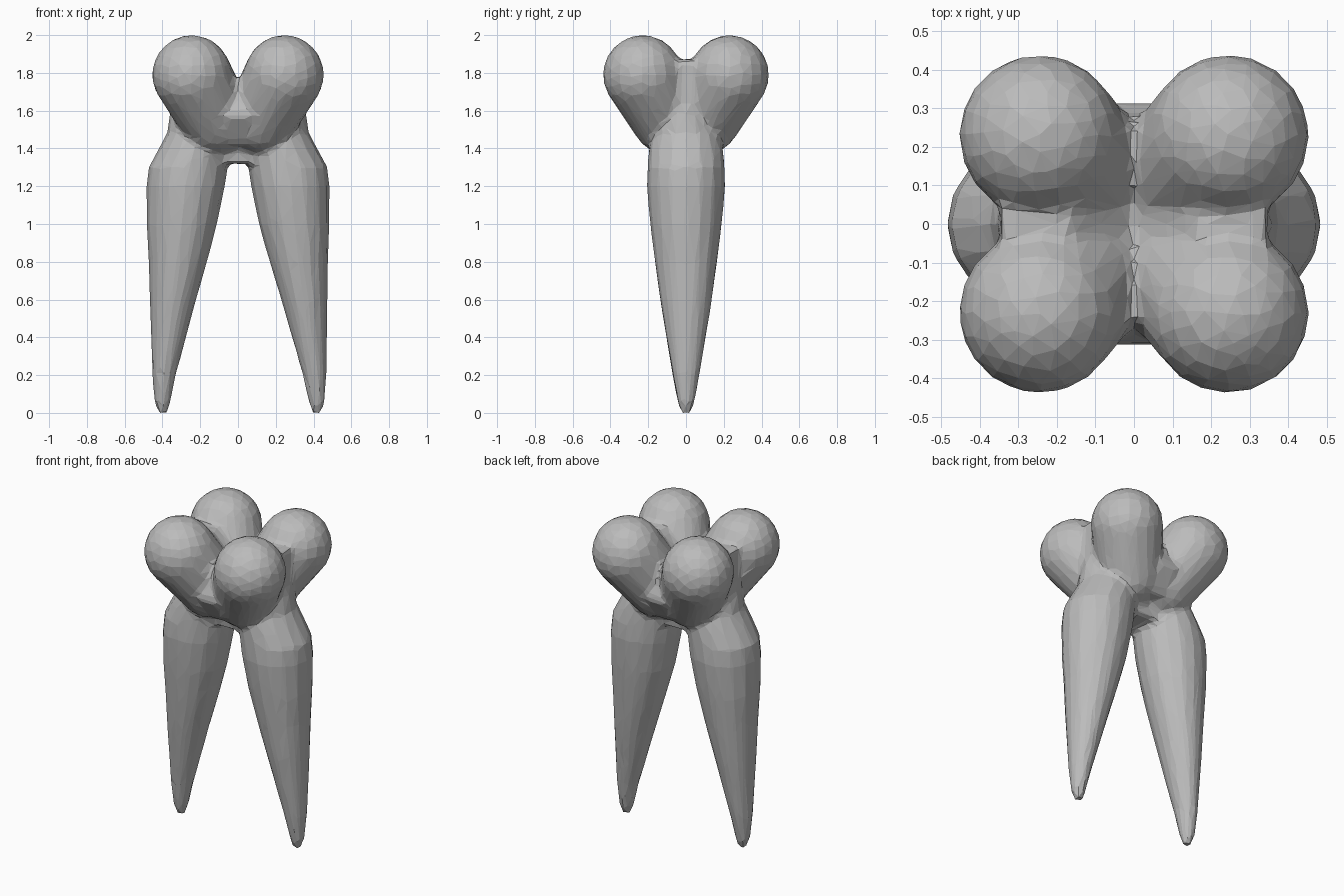
import bpy, bmesh, math
from mathutils import Vector

if "Cube" in bpy.data.objects:
    bpy.data.objects.remove(bpy.data.objects["Cube"])

enamel = bpy.data.materials.new("grey enamel")
enamel.use_nodes = True
GREY = (0.5, 0.5, 0.5, 1)
enamel.diffuse_color = GREY
enamel.node_tree.nodes["Principled BSDF"].inputs["Base Color"].default_value = GREY

bm = bmesh.new()


def ball_points(center, radius, rings=12, sides=20):
    c = Vector(center)
    for i in range(rings + 1):
        a = math.pi * i / rings
        for j in range(sides):
            t = math.tau * j / sides
            yield c + radius * Vector((math.sin(a) * math.cos(t), math.sin(a) * math.sin(t), math.cos(a)))


def hull(points):
    """Closed convex solid around the points, added to the tooth."""
    part = bmesh.new()
    for p in points:
        part.verts.new(p)
    bmesh.ops.remove_doubles(part, verts=part.verts, dist=0.001)
    result = bmesh.ops.convex_hull(part, input=part.verts)
    loose = [v for v in result["geom_interior"] if isinstance(v, bmesh.types.BMVert)]
    bmesh.ops.delete(part, geom=loose, context='VERTS')
    mesh = bpy.data.meshes.new("part")
    part.to_mesh(mesh)
    part.free()
    bm.from_mesh(mesh)
    bpy.data.meshes.remove(mesh)


def root(side, sections, lean, sides=16):
    """Tapered root lofted through ellipses: z, inner x, outer x, half depth."""
    rings = []
    for z, inner, outer, depth in sections:
        cx, rx = (inner + outer) / 2 + lean * max(0, 1 - z), (outer - inner) / 2
        rings.append([bm.verts.new((side * (cx + rx * math.cos(t)), depth * math.sin(t), z))
                      for t in (math.tau * j / sides for j in range(sides))])
    for low, high in zip(rings, rings[1:]):
        for j in range(sides):
            k = (j + 1) % sides
            bm.faces.new((low[j], low[k], high[k], high[j]))
    bm.faces.new(rings[0][::-1])
    bm.faces.new(rings[-1])


# Four cusps, each tapering into the middle of the crown
for sx in (-1, 1):
    for sy in (-1, 1):
        hull([*ball_points((sx * 0.245, sy * 0.23, 1.79), 0.21),
              *ball_points((sx * 0.12, sy * 0.1, 1.56), 0.19)])

# Ridges closing the grooves between neighbouring cusps
for s in (-1, 1):
    hull([(x, s * y, z) for x in (-0.06, 0.06)
          for y, z in ((0, 1.4), (0, 1.71), (0.24, 1.775), (0.32, 1.57), (0.22, 1.42))])
    hull([(s * x, y, z) for y in (-0.05, 0.05)
          for x, z in ((0, 1.4), (0, 1.71), (0.17, 1.87), (0.345, 1.87), (0.35, 1.5))])

# Floor of the chewing surface and underside of the crown
hull([(x, y, z) for x in (-0.14, 0.14) for y in (-0.14, 0.14) for z in (1.4, 1.71)])
hull([(x, y, z) for x in (-0.1, 0.1) for y in (-0.12, 0.12) for z in (1.32, 1.45)])

# Two long roots
SECTIONS = [(0.0, 0.38, 0.43, 0.025), (0.06, 0.365, 0.45, 0.045),
            (0.2, 0.335, 0.46, 0.072), (0.4, 0.28, 0.465, 0.105),
            (0.6, 0.225, 0.47, 0.138), (0.8, 0.165, 0.475, 0.165),
            (1.0, 0.11, 0.485, 0.19), (1.2, 0.07, 0.485, 0.208),
            (1.3, 0.055, 0.475, 0.205), (1.4, 0.04, 0.42, 0.195),
            (1.48, 0.03, 0.375, 0.18), (1.62, 0.03, 0.355, 0.12)]
root(-1, SECTIONS, -0.008)
root(1, SECTIONS, 0.01)

bmesh.ops.recalc_face_normals(bm, faces=bm.faces)
mesh = bpy.data.meshes.new("tooth")
bm.to_mesh(mesh)
bm.free()
mesh.materials.append(enamel)
tooth = bpy.data.objects.new("tooth", mesh)
bpy.context.collection.objects.link(tooth)

# Fuse the parts into one skin, soften the joins, then facet it
fuse = tooth.modifiers.new("fuse", 'REMESH')
fuse.mode = 'VOXEL'
fuse.voxel_size = 0.018
soften = tooth.modifiers.new("soften", 'SMOOTH')
soften.factor = 0.5
soften.iterations = 4
facet = tooth.modifiers.new("facet", 'DECIMATE')
facet.ratio = 0.06
